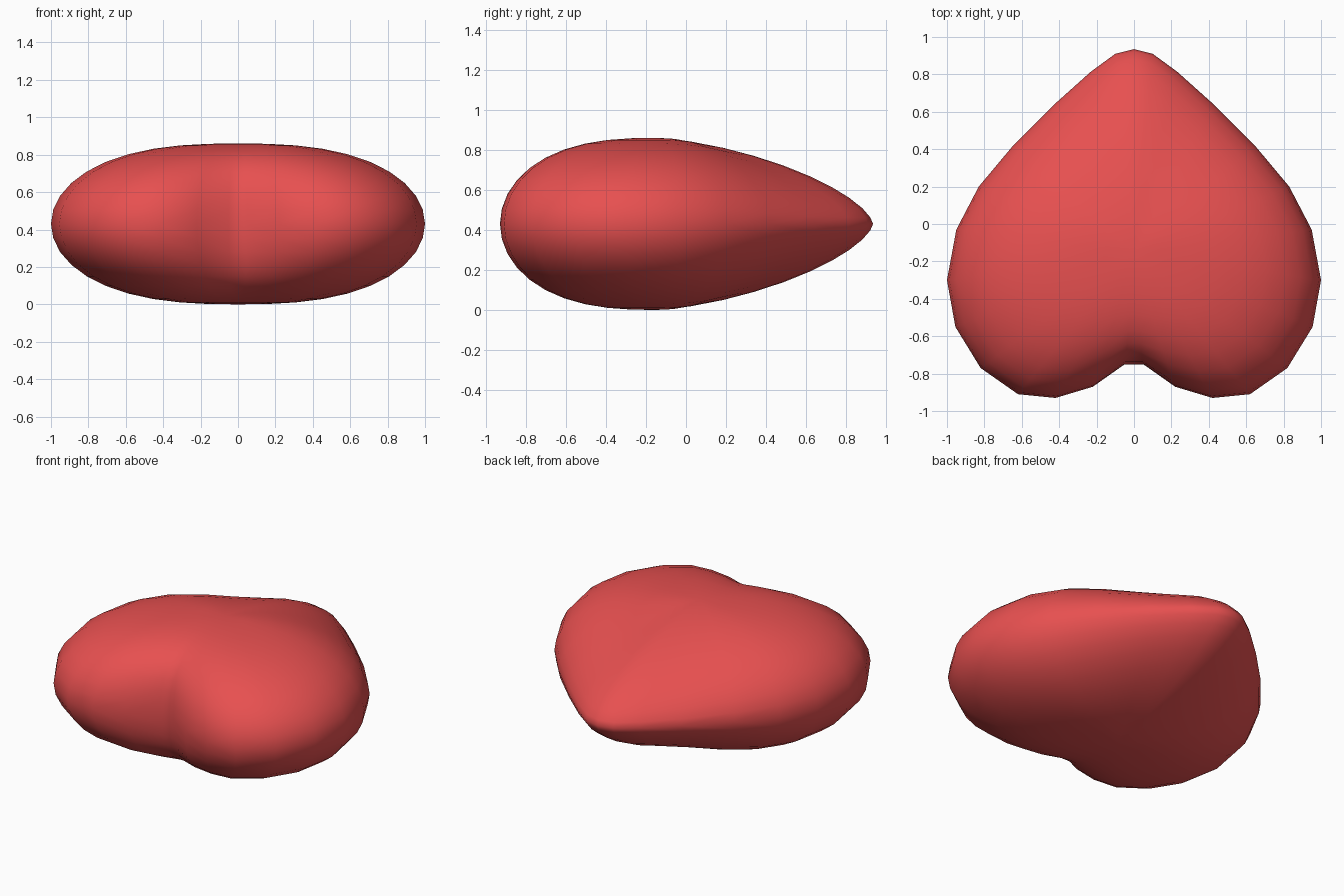
import bpy, bmesh, math

if "Cube" in bpy.data.objects:
    bpy.data.objects.remove(bpy.data.objects["Cube"])

# Right half of the heart outline seen from above, tip to cleft
HALF = [(0, .935), (.1, .91), (.23, .815), (.42, .645), (.65, .415), (.83, .2),
        (.95, -.03), (1, -.3), (.955, -.55), (.82, -.77), (.62, -.91),
        (.42, -.93), (.22, -.87), (.05, -.75)]
OUTLINE = HALF + [(-x, y) for x, y in reversed(HALF[1:])]
CY, MID, RINGS = -.15, .43, 10


def point(x, y, a, side):
    """Point on the puffed surface at angle a from the pole (0) to the rim (pi/2)."""
    s = math.sin(a)
    # the cleft fades out towards the middle
    hull_y = -.93 if abs(x) < .3 and y < 0 else y
    w = s * s
    yy = hull_y * (1 - w) + y * w
    # rounder lobes, flatter wedge towards the tip
    t = max(0, math.sin(math.atan2(y - CY, x))) ** 2
    p, q = 2.6 - 1.1 * t, .5 + .15 * t
    h = max(0, 1 - s ** p) ** q
    return (x * s, CY + (yy - CY) * s, MID + side * MID * h)


bm = bmesh.new()
n = len(OUTLINE)
rim = [bm.verts.new((x, y, MID)) for x, y in OUTLINE]
for side in (1, -1):
    pole = bm.verts.new((0, CY, MID + side * MID))
    rings = [[bm.verts.new(point(x, y, math.pi / 2 * i / RINGS, side)) for x, y in OUTLINE]
             for i in range(1, RINGS)] + [rim]
    for j in range(n):
        k = (j + 1) % n
        bm.faces.new((pole, rings[0][j], rings[0][k]))
        for a, b in zip(rings, rings[1:]):
            bm.faces.new((a[j], b[j], b[k], a[k]))
bmesh.ops.recalc_face_normals(bm, faces=bm.faces)
for f in bm.faces:
    f.smooth = True

# Heart body
mesh = bpy.data.meshes.new("heart")
bm.to_mesh(mesh)
bm.free()
heart = bpy.data.objects.new("heart", mesh)
bpy.context.collection.objects.link(heart)
red = bpy.data.materials.new("red")
red.diffuse_color = (.8, .08, .08, 1)
red.use_nodes = True
red.node_tree.nodes["Principled BSDF"].inputs["Base Color"].default_value = red.diffuse_color
mesh.materials.append(red)
